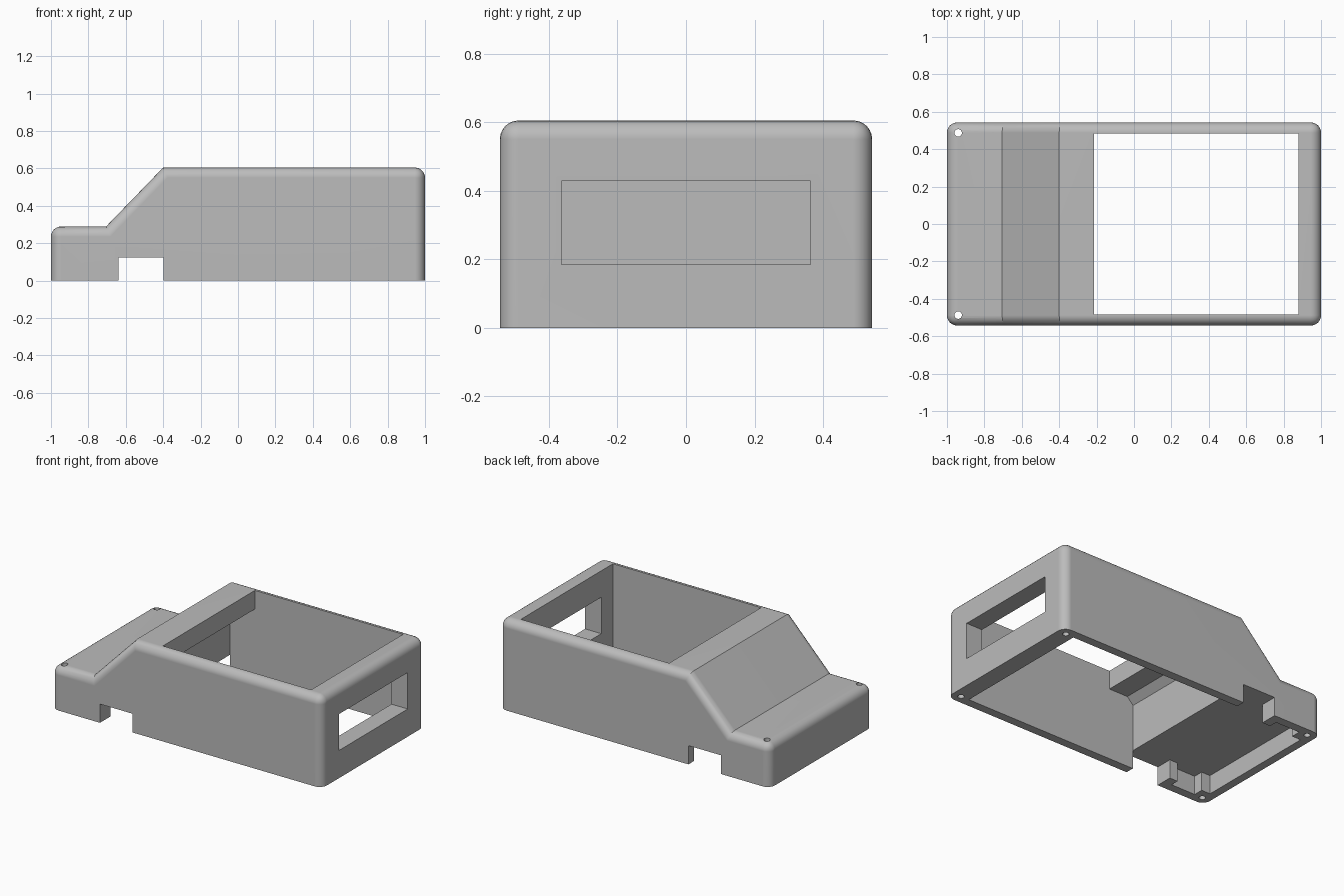
import bpy
import bmesh
import math
from mathutils import Vector

cube = bpy.data.objects.get("Cube")
if cube:
    bpy.data.objects.remove(cube, do_unlink=True)

WALL_Y = 0.485   # inner face of the side walls
HALF_Y = 0.543   # outer face of the side walls
LOW_Z = 0.125    # ceiling of the nose cavity

grey = bpy.data.materials.new("plain grey")
grey.use_nodes = True
colour = (0.5, 0.5, 0.5, 1)
grey.diffuse_color = colour
grey.node_tree.nodes["Principled BSDF"].inputs["Base Color"].default_value = colour


def prism(name, points, offset, round_edges=None, radius=0.055):
    """Extrude a 3D polygon by an offset, rounding the edges chosen by a rule."""
    bm = bmesh.new()
    face = bm.faces.new([bm.verts.new(p) for p in points])
    made = bmesh.ops.extrude_face_region(bm, geom=[face])["geom"]
    bmesh.ops.translate(bm, vec=Vector(offset),
                        verts=[v for v in made if isinstance(v, bmesh.types.BMVert)])
    bmesh.ops.recalc_face_normals(bm, faces=bm.faces)
    if round_edges:
        bmesh.ops.bevel(bm, geom=[e for e in bm.edges if round_edges(e)],
                        offset=radius, segments=6, profile=0.5, affect='EDGES',
                        clamp_overlap=True)
    mesh = bpy.data.meshes.new(name)
    bm.to_mesh(mesh)
    bm.free()
    mesh.materials.append(grey)
    obj = bpy.data.objects.new(name, mesh)
    bpy.context.collection.objects.link(obj)
    return obj


def side_prism(name, profile, half, rule=None):
    return prism(name, [(x, -half, z) for x, z in profile], (0, 2 * half, 0), rule)


def box(name, x, y, z):
    return side_prism(name, [(x[0], z[0]), (x[1], z[0]), (x[1], z[1]), (x[0], z[1])], y)


def rod(name, x, y, z0, z1, radius=0.02, sides=24):
    ring = [(x + radius * math.cos(2 * math.pi * i / sides),
             y + radius * math.sin(2 * math.pi * i / sides), z0) for i in range(sides)]
    return prism(name, ring, (0, 0, z1 - z0))


def outer_edge(edge):
    """Side outlines, upright corners and end top edges, but not the base or ridge."""
    a, b = (v.co for v in edge.verts)
    if max(a.z, b.z) < 0.01:
        return False
    across = abs(a.y - b.y) > 0.1
    return not across or abs(a.x) > 0.99


# Outer body: low nose, slope and tall box
body = side_prism("enclosure_shell",
                  [(-1, 0), (1, 0), (1, 0.605), (-0.4, 0.605), (-0.705, 0.29), (-1, 0.29)],
                  HALF_Y, outer_edge)

# Main cavity with the top opening
cutters = [side_prism("main_cavity",
                      [(-0.4, -0.1), (0.88, -0.1), (0.88, 0.8), (-0.215, 0.8),
                       (-0.215, 0.48), (-0.355, 0.48), (-0.4, 0.435)], WALL_Y)]

# Side notches and end window
cutters.append(box("side_notches", (-0.64, -0.398), 0.8, (-0.1, LOW_Z)))
cutters.append(box("end_window", (0.8, 1.2), 0.363, (0.185, 0.428)))

# Nose cavity, leaving corner bosses and wall stops
half = [(-0.6, 0.43), (-0.7, 0.43), (-0.7, WALL_Y), (-0.88, WALL_Y),
        (-0.88, 0.42), (-0.945, 0.42)]
plan = half + [(x, -y) for x, y in reversed(half)]
cutters.append(prism("nose_cavity", [(x, y, -0.1) for x, y in plan], (0, 0, LOW_Z + 0.1)))

# Screw holes: through the nose, blind at the tall end
for side in (-1, 1):
    cutters.append(rod("nose_screw_hole", -0.94, side * 0.487, -0.1, 0.5))
    cutters.append(rod("end_screw_hole", 0.94, side * 0.487, -0.1, 0.25))

bpy.ops.object.select_all(action='DESELECT')
bpy.context.view_layer.objects.active = body
body.select_set(True)
for cutter in cutters:
    cutter.hide_render = True
    cut = body.modifiers.new(cutter.name, 'BOOLEAN')
    cut.operation = 'DIFFERENCE'
    cut.solver = 'EXACT'
    cut.object = cutter
    bpy.ops.object.modifier_apply(modifier=cut.name)
    bpy.data.objects.remove(cutter, do_unlink=True)

bpy.ops.object.shade_smooth_by_angle(angle=math.radians(30))
normals = body.modifiers.new("even_shading", 'WEIGHTED_NORMAL')
normals.keep_sharp = True
